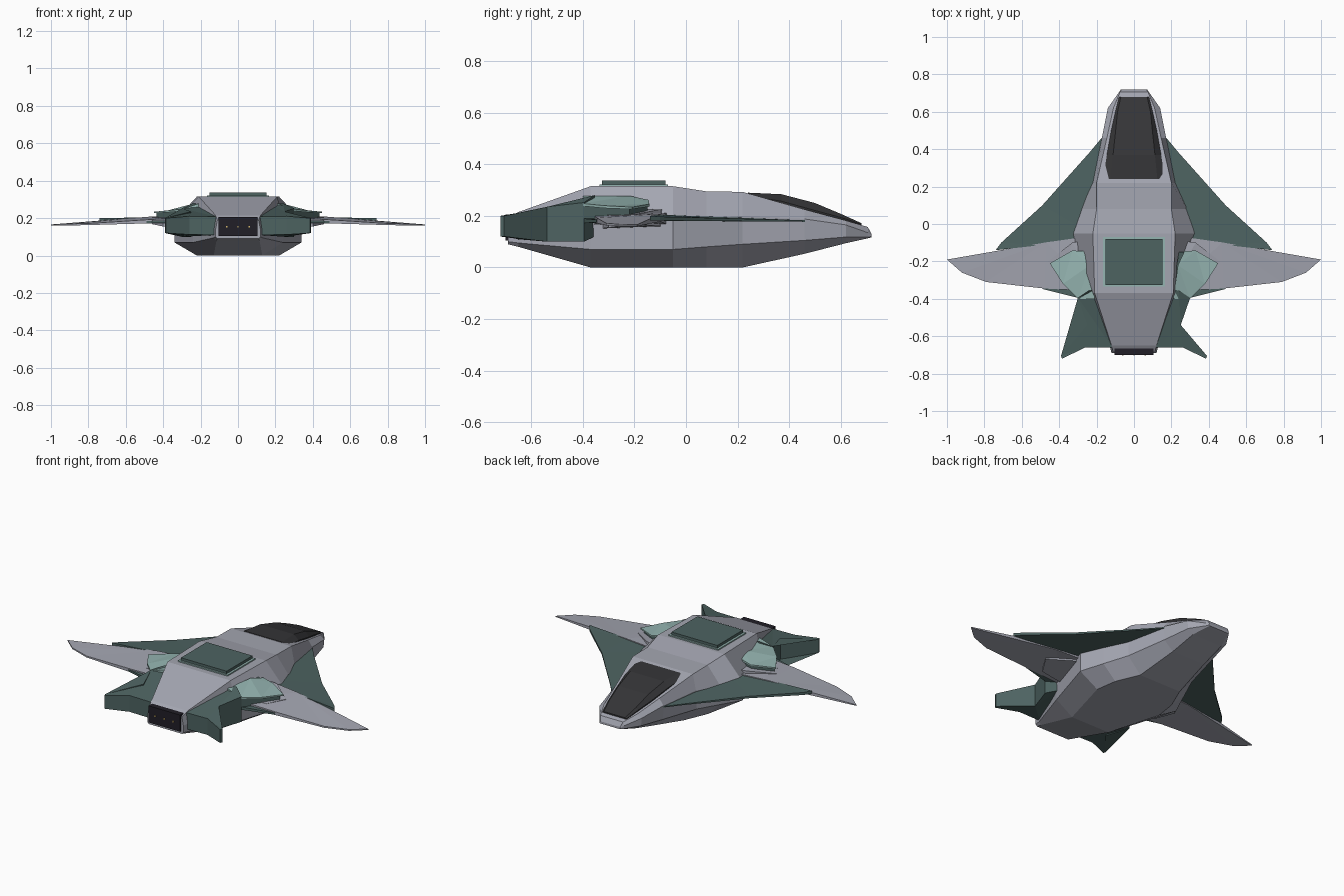
import bpy, bmesh

def mat(name, c):
    m = bpy.data.materials.new(name)
    m.diffuse_color = (*c, 1)
    return m

GREY = mat("hull_grey", (0.37, 0.38, 0.44))
GREEN = mat("dark_green", (0.075, 0.125, 0.12))
TEAL = mat("pale_teal", (0.30, 0.46, 0.44))
GLASS = mat("glass", (0.035, 0.035, 0.038))
BLACK = mat("nozzle_black", (0.015, 0.013, 0.02))
GLOW = mat("glow", (0.7, 0.5, 0.15))

def finish(name, bm, m):
    bmesh.ops.recalc_face_normals(bm, faces=bm.faces)
    me = bpy.data.meshes.new(name)
    bm.to_mesh(me)
    bm.free()
    ob = bpy.data.objects.new(name, me)
    me.materials.append(m)
    bpy.context.collection.objects.link(ob)
    return ob

def loft(name, sections, m):
    """Skin symmetric sections: (y, [(half_width, z), ... bottom to top])."""
    bm = bmesh.new()
    rings = []
    for y, half in sections:
        loop = half + [(-x, z) for x, z in reversed(half)]
        rings.append([bm.verts.new((x, y, z)) for x, z in loop])
    n = len(rings[0])
    for a, b in zip(rings, rings[1:]):
        for i in range(n):
            j = (i + 1) % n
            bm.faces.new((a[i], a[j], b[j], b[i]))
    bm.faces.new(rings[0])
    bm.faces.new(rings[-1])
    return finish(name, bm, m)

def slab_pair(name, pts, m):
    """Plan outline with its own bottom and top height at each point, on both sides."""
    for side, s in (("right", 1), ("left", -1)):
        bm = bmesh.new()
        lo = [bm.verts.new((s * x, y, a)) for x, y, a, b in pts]
        hi = [bm.verts.new((s * x, y, b)) for x, y, a, b in pts]
        caps = [bm.faces.new(lo), bm.faces.new(hi)]
        for i in range(len(pts)):
            j = (i + 1) % len(pts)
            bm.faces.new((lo[i], lo[j], hi[j], hi[i]))
        bmesh.ops.triangulate(bm, faces=caps)
        finish(f"{name}_{side}", bm, m)

def box(name, x0, x1, y0, y1, z0, z1, m):
    bm = bmesh.new()
    bmesh.ops.create_cube(bm, size=1)
    for v in bm.verts:
        v.co = (x0 + (v.co.x + .5) * (x1 - x0), y0 + (v.co.y + .5) * (y1 - y0),
                z0 + (v.co.z + .5) * (z1 - z0))
    return finish(name, bm, m)

# Faceted main hull, tail to nose
loft("hull", [
    (-0.69, [(0.11, 0.09), (0.12, 0.10), (0.12, 0.14), (0.11, 0.19)]),
    (-0.65, [(0.115, 0.08), (0.13, 0.095), (0.13, 0.145), (0.12, 0.215)]),
    (-0.37, [(0.13, 0.0), (0.24, 0.07), (0.245, 0.17), (0.21, 0.315)]),
    (-0.05, [(0.22, 0.0), (0.34, 0.07), (0.34, 0.185), (0.22, 0.315)]),
    (0.08, [(0.20, 0.0), (0.285, 0.08), (0.285, 0.19), (0.20, 0.295)]),
    (0.22, [(0.14, 0.0), (0.225, 0.09), (0.22, 0.20), (0.20, 0.293)]),
    (0.46, [(0.11, 0.053), (0.17, 0.105), (0.172, 0.188), (0.145, 0.225)]),
    (0.62, [(0.10, 0.094), (0.135, 0.118), (0.14, 0.165), (0.11, 0.182)]),
    (0.705, [(0.07, 0.113), (0.08, 0.118), (0.08, 0.135), (0.075, 0.157)]),
    (0.72, [(0.065, 0.117), (0.07, 0.12), (0.07, 0.125), (0.065, 0.13)]),
], GREY)

# Dark canopy glass
loft("canopy", [
    (0.24, [(0.165, 0.20), (0.165, 0.278), (0.125, 0.29)]),
    (0.37, [(0.145, 0.18), (0.145, 0.257), (0.112, 0.284)]),
    (0.50, [(0.122, 0.17), (0.122, 0.221), (0.098, 0.25)]),
    (0.60, [(0.10, 0.15), (0.10, 0.194), (0.088, 0.208)]),
    (0.68, [(0.08, 0.13), (0.08, 0.168), (0.07, 0.172)]),
], GLASS)

# Roof hatch
box("hatch_rim", -0.165, 0.165, -0.335, -0.07, 0.30, 0.322, TEAL)
box("hatch_panel", -0.152, 0.152, -0.325, -0.08, 0.31, 0.338, GREEN)

# Tail nozzle and lamps
box("nozzle", -0.105, 0.105, -0.70, -0.64, 0.105, 0.205, BLACK)
for i in (-1, 0, 1):
    box(f"nozzle_lamp_{i + 2}", i * .06 - .004, i * .06 + .004, -0.704, -0.69, 0.151, 0.159, GLOW)

# Swept grey main wings with thick root hubs
slab_pair("main_wing", [
    (0.20, -0.06, 0.16, 0.212), (0.47, -0.098, 0.178, 0.208), (1.0, -0.19, 0.16, 0.166),
    (0.92, -0.26, 0.16, 0.168), (0.79, -0.31, 0.163, 0.172), (0.48, -0.345, 0.172, 0.192),
    (0.20, -0.36, 0.165, 0.205)], GREY)
slab_pair("wing_hub", [
    (0.2, -0.08, 0.155, 0.225), (0.33, -0.10, 0.16, 0.225), (0.46, -0.20, 0.168, 0.205),
    (0.40, -0.30, 0.155, 0.20), (0.2, -0.33, 0.15, 0.23)], GREY)

# Green delta strakes ahead of the wings
slab_pair("delta_strake", [
    (0.12, 0.47, 0.177, 0.183), (0.165, 0.47, 0.177, 0.183), (0.24, 0.38, 0.178, 0.185),
    (0.49, 0.10, 0.18, 0.192), (0.71, -0.10, 0.182, 0.197), (0.74, -0.14, 0.183, 0.2),
    (0.47, -0.11, 0.182, 0.204), (0.2, -0.07, 0.18, 0.206)], GREEN)
slab_pair("trailing_flap", [
    (0.2, -0.32, 0.172, 0.19), (0.44, -0.32, 0.174, 0.187),
    (0.49, -0.347, 0.175, 0.185), (0.28, -0.40, 0.172, 0.19)], GREEN)

# Shoulder pods and their pale covers
slab_pair("shoulder_pod", [
    (0.2, -0.39, 0.17, 0.265), (0.30, -0.395, 0.18, 0.24), (0.435, -0.22, 0.195, 0.228),
    (0.33, -0.15, 0.19, 0.238), (0.24, -0.15, 0.19, 0.26)], GREEN)
slab_pair("shoulder_cover", [
    (0.21, -0.40, 0.26, 0.278), (0.30, -0.40, 0.238, 0.248), (0.38, -0.32, 0.23, 0.24),
    (0.45, -0.21, 0.226, 0.234), (0.33, -0.142, 0.236, 0.246), (0.27, -0.145, 0.25, 0.262),
    (0.235, -0.22, 0.26, 0.278)], TEAL)

# Flared green tail fins beside the nozzle
slab_pair("tail_fin", [
    (0.17, -0.35, 0.12, 0.275), (0.24, -0.355, 0.12, 0.28), (0.30, -0.395, 0.10, 0.252),
    (0.25, -0.54, 0.10, 0.235), (0.39, -0.705, 0.12, 0.20), (0.385, -0.72, 0.12, 0.20),
    (0.26, -0.66, 0.112, 0.21), (0.115, -0.66, 0.11, 0.208)], GREEN)
